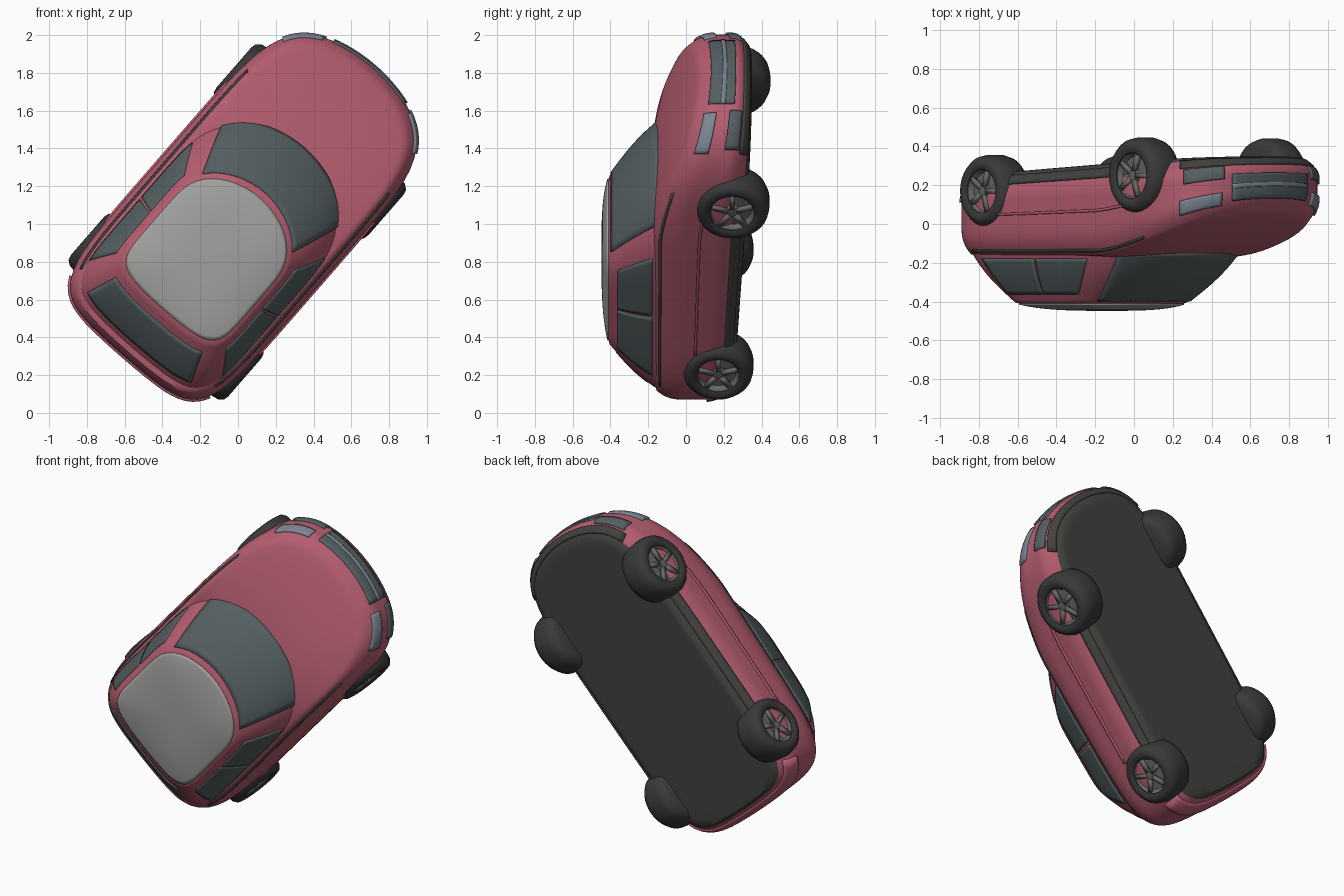
import bpy, bmesh
from math import sin, cos, pi, radians
from mathutils import Matrix, Vector

if "Cube" in bpy.data.objects:
    bpy.data.objects.remove(bpy.data.objects["Cube"])

# Car frame: u = forward, v = left, h = up; placed nose-up with the roof facing -y
A = radians(49)
PLACE = Matrix(((cos(A), -sin(A), 0, 0), (0, 0, -1, 0), (sin(A), cos(A), 0, 1), (0, 0, 0, 1)))


def mat(name, rgb):
    m = bpy.data.materials.new(name)
    m.diffuse_color = (*rgb, 1)
    m.use_nodes = True
    m.node_tree.nodes["Principled BSDF"].inputs["Base Color"].default_value = m.diffuse_color
    return m


RED = mat("red_paint", (0.46, 0.11, 0.16))
GLASS = mat("glass", (0.09, 0.115, 0.12))
ROOF = mat("roof_grey", (0.36, 0.36, 0.35))
DARK = mat("underbody", (0.055, 0.055, 0.05))
TYRE = mat("tyre", (0.04, 0.042, 0.04))
RIM = mat("rim", (0.13, 0.14, 0.13))
LAMP = mat("lamp", (0.2, 0.24, 0.29))


def surf(name, f, a0, a1, na, b0, b1, nb, m, thick=0.0):
    """Grid surface f(a, b); a solidified patch when thick is set."""
    bm = bmesh.new()
    g = [[bm.verts.new(f(a0 + (a1 - a0) * i / na, b0 + (b1 - b0) * j / nb))
          for j in range(nb + 1)] for i in range(na + 1)]
    for i in range(na):
        for j in range(nb):
            bm.faces.new((g[i][j], g[i + 1][j], g[i + 1][j + 1], g[i][j + 1]))
    bmesh.ops.remove_doubles(bm, verts=bm.verts, dist=1e-5)
    bmesh.ops.recalc_face_normals(bm, faces=bm.faces)
    me = bpy.data.meshes.new(name)
    bm.to_mesh(me)
    bm.free()
    me.materials.append(m)
    ob = bpy.data.objects.new(name, me)
    bpy.context.collection.objects.link(ob)
    ob.matrix_world = PLACE
    if thick:
        s = ob.modifiers.new("thickness", "SOLIDIFY")
        s.thickness, s.offset = thick, 0
    bpy.ops.object.select_all(action='DESELECT')
    ob.select_set(True)
    bpy.context.view_layer.objects.active = ob
    bpy.ops.object.shade_smooth_by_angle(angle=radians(45))
    return ob


def plan(a, n, rear, front, half, bow, k):
    """Point on a rounded-box outline with a bowed front, scaled by k."""
    r = (abs(cos(a)) ** n + abs(sin(a)) ** n) ** (-1 / n) * k
    p, q = r * cos(a), r * sin(a)
    f = (p + 1) / 2
    return rear + (front - rear) * f - bow * q * q * f + 0.03 * q * q * (1 - f), half * q


def body(a, t):
    """Lower body: t 0..1 sill to shoulder, <0 floor, >1 hood/deck."""
    k = 1 + t if t < 0 else 2 - t if t > 1 else 1
    c = min(max(t, 0), 1)
    e = 0.08 * max(0, (0.35 - c) / 0.35) ** 2 + 0.05 * max(0, (c - 0.65) / 0.35) ** 2.5
    u, v = plan(a, 6, -0.925 + e * 0.7, 1.10 - e, 0.537 - e, 0.16, k)
    top = 0.16 - 0.25 * max(0, (u - 0.3) / 0.8) ** 1.5
    bot = -0.295 - 0.055 * u
    h = bot + (top - bot) * c
    if t > 1:
        h += 0.03 * (1 - k ** 2.5)
    return Vector((u, v, h))


def cabin(a, t):
    """Greenhouse: t 0..1 belt to roof edge, >1 roof."""
    k = 2 - t if t > 1 else 1
    c = min(t, 1)
    b = 0.025 * sin(pi * c)
    u, v = plan(a, 6, -0.89 + 0.27 * c - b, 0.56 - 0.36 * c + b,
                0.49 - 0.125 * c + b * 0.6, 0.2 - 0.04 * c, k)
    return Vector((u, v, 0.12 + 0.285 * c + 0.037 * (1 - k ** 3)))


# Body shell, underbody and cabin
surf("body_shell", body, 0, 2 * pi, 128, 0.06, 2, 48, RED)
surf("underbody", body, 0, 2 * pi, 128, -1, 0.06, 20, DARK)
surf("cabin_frame", cabin, 0, 2 * pi, 128, 0, 2, 40, RED)
surf("roof_panel", cabin, 0, 2 * pi, 96, 1.05, 2, 20, ROOF, 0.012)

# Windows
surf("windshield", cabin, -0.74, 0.74, 32, 0.10, 0.96, 14, GLASS, 0.014)
surf("rear_window", cabin, pi - 0.68, pi + 0.68, 28, 0.28, 0.86, 10, GLASS, 0.014)
for s, side in ((1, "left"), (-1, "right")):
    surf(side + "_front_window", cabin, s * 0.93, s * 1.52, 16, 0.2, 0.84, 10, GLASS, 0.014)
    surf(side + "_rear_window", cabin, s * 1.55, s * 2.2, 16, 0.2, 0.84, 10, GLASS, 0.014)
    # Belt trim, door seams and sill
    surf(side + "_belt_trim", body, s * 0.95, s * 2.3, 32, 0.935, 0.965, 2, DARK, 0.01)
    surf(side + "_sill", body, s * 1.0, s * 2.15, 32, 0.06, 0.16, 3, DARK, 0.02)
    surf(side + "_door_moulding", body, s * 1.05, s * 2.05, 24, 0.5, 0.53, 2, RED, 0.018)
    # Lamps and fog-lamp vents
    surf(side + "_headlamp", body, s * 0.52, s * 0.76, 10, 0.66, 0.86, 6, LAMP, 0.02)
    surf(side + "_fog_vent", body, s * 0.50, s * 0.74, 10, 0.2, 0.42, 6, GLASS, 0.02)

# Grille and bumpers
surf("grille", body, -0.44, 0.44, 20, 0.34, 0.82, 10, GLASS, 0.016)
surf("grille_bar", body, -0.44, 0.44, 20, 0.52, 0.60, 3, LAMP, 0.026)
surf("front_bumper_lip", body, -0.76, 0.76, 32, 0.06, 0.17, 4, DARK, 0.02)
surf("rear_bumper", body, pi - 0.8, pi + 0.8, 32, 0.12, 0.34, 6, RED, 0.024)

# Wheels: lathed tyre, rim dish, hub and spokes
TYRE_PROFILE = ((0.112, -0.03), (0.118, 0.0), (0.14, 0.012), (0.17, 0.005), (0.19, -0.02),
                (0.197, -0.06), (0.197, -0.13), (0.185, -0.17), (0.15, -0.19), (0.0, -0.19))
RIM_PROFILE = ((0.0, -0.005), (0.03, -0.008), (0.038, -0.03), (0.1, -0.032), (0.116, -0.008), (0.12, -0.03))


def wheel(label, u, s, h, scale):
    def lathe(profile):
        def f(a, b):
            r, w = profile[round(b)]
            return Vector((u + r * scale * cos(a), s * (0.548 + w), h + r * scale * sin(a)))
        return f
    surf(label + "_tyre", lathe(TYRE_PROFILE), 0, 2 * pi, 40, 0, 9, 9, TYRE)
    surf(label + "_rim", lathe(RIM_PROFILE), 0, 2 * pi, 40, 0, 5, 5, RIM)
    for i in range(5):
        c, d = cos(i * 2 * pi / 5), sin(i * 2 * pi / 5)

        def spoke(x, y):
            return Vector((u + scale * (x * c - y * d), s * 0.533, h + scale * (x * d + y * c)))
        surf(f"{label}_spoke_{i + 1}", spoke, 0.025, 0.112, 1, -0.013, 0.013, 1, RIM, 0.022)


wheel("front_left", 0.61, 1, -0.25, 1.0)
wheel("front_right", 0.55, -1, -0.245, 1.0)
wheel("rear_left", -0.57, 1, -0.17, 0.95)
wheel("rear_right", -0.59, -1, -0.17, 0.95)
